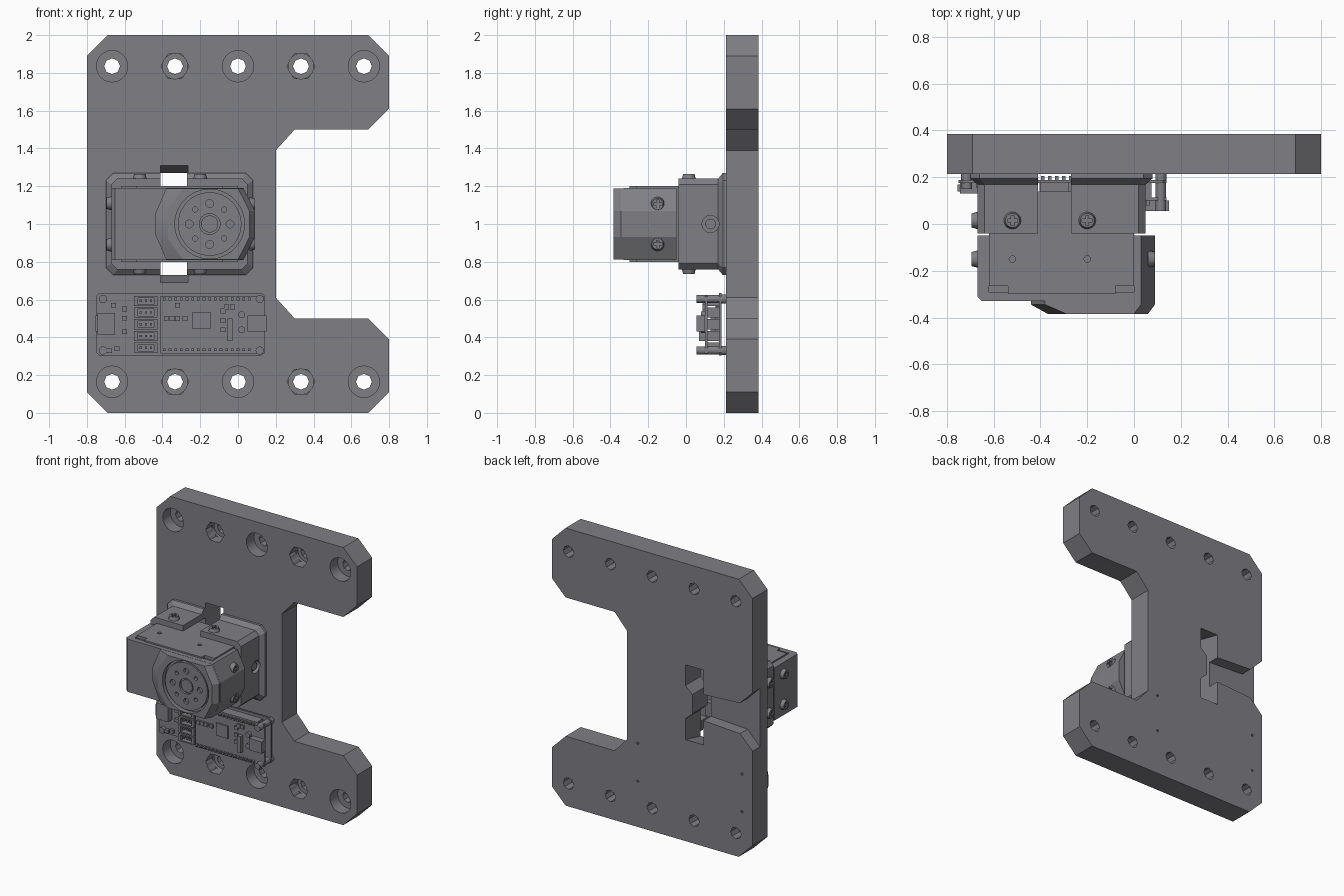
import bpy, bmesh, math
from mathutils import Vector, Matrix

if "Cube" in bpy.data.objects:
    bpy.data.objects.remove(bpy.data.objects["Cube"])


def finish(name, bm):
    bmesh.ops.recalc_face_normals(bm, faces=bm.faces)
    me = bpy.data.meshes.new(name)
    bm.to_mesh(me)
    bm.free()
    ob = bpy.data.objects.new(name, me)
    bpy.context.collection.objects.link(ob)
    return ob


def loft(name, rings):
    """Solid through (y, [(x, z), ...]) rings stacked along y."""
    bm = bmesh.new()
    loops = [[bm.verts.new((x, y, z)) for x, z in poly] for y, poly in rings]
    n = len(loops[0])
    for a, b in zip(loops, loops[1:]):
        for i in range(n):
            j = (i + 1) % n
            bm.faces.new((a[i], a[j], b[j], b[i]))
    bm.faces.new(loops[0])
    bm.faces.new(loops[-1])
    return finish(name, bm)


def boxes(name, spans):
    """One object from boxes (x0, x1, y0, y1, z0, z1)."""
    bm = bmesh.new()
    for x0, x1, y0, y1, z0, z1 in spans:
        m = Matrix.Translation(((x0 + x1) / 2, (y0 + y1) / 2, (z0 + z1) / 2))
        bmesh.ops.create_cube(bm, size=1, matrix=m @ Matrix.Diagonal((x1 - x0, y1 - y0, z1 - z0, 1)))
    return finish(name, bm)


def cyl(name, base, axis, h, r, r2=None, n=24):
    """Cylinder or cone starting at base and running along axis."""
    bm = bmesh.new()
    axis = Vector(axis)
    m = Matrix.Translation(Vector(base) + axis * h / 2) @ axis.to_track_quat('Z', 'Y').to_matrix().to_4x4()
    bmesh.ops.create_cone(bm, cap_ends=True, segments=n, radius1=r,
                          radius2=r if r2 is None else r2, depth=h, matrix=m)
    return finish(name, bm)


def cut(target, cutters):
    """Subtract the cutters, then remove them."""
    for c in cutters:
        c.hide_render = True
        mod = target.modifiers.new("cut", 'BOOLEAN')
        mod.operation, mod.solver, mod.object = 'DIFFERENCE', 'EXACT', c
    dg = bpy.context.evaluated_depsgraph_get()
    me = bpy.data.meshes.new_from_object(target.evaluated_get(dg))
    target.modifiers.clear()
    target.data = me
    for c in cutters:
        bpy.data.objects.remove(c)


def chamfer_rect(x0, x1, z0, z1, c):
    return [(x0 + c, z0), (x1 - c, z0), (x1, z0 + c), (x1, z1 - c),
            (x1 - c, z1), (x0 + c, z1), (x0, z1 - c), (x0, z0 + c)]


FRONT, BACK = 0.213, 0.385
Y = (0, 1, 0)

# C-shaped mounting plate
lower = [(-0.8, 0.11), (-0.69, 0), (0.69, 0), (0.8, 0.11), (0.8, 0.39),
         (0.69, 0.5), (0.3, 0.5), (0.2, 0.61)]
outline = lower + [(x, 2 - z) for x, z in reversed(lower)]
plate = loft("mounting_plate", [(FRONT, outline), (BACK, outline)])

# Plate cuts: counterbored and nut-trap bolt holes, board holes, cable window and channel
cuts = []
for z in (0.165, 1.835):
    for i in range(5):
        x = (i - 2) / 3
        cuts.append(cyl("hole", (x, 0.1, z), Y, 0.4, 0.042, n=8))
        if i % 2:
            cuts.append(cyl("bore", (x, 0.1, z), Y, 0.2, 0.067))
            trap = cyl("nut", (x, 0.15, z), Y, 0.13, 0.074, n=6)
            trap.data.transform(Matrix.Translation((x, 0, z)) @ Matrix.Rotation(math.pi / 6, 4, 'Y')
                                @ Matrix.Translation((-x, 0, -z)))
            cuts.append(trap)
        else:
            cuts.append(cyl("bore", (x, 0.1, z), Y, 0.2, 0.083))
corners = [(x, z) for x in (-0.715, 0.115) for z in (0.33, 0.603)]
cuts += [cyl("pilot", (x, 0.1, z), Y, 0.4, 0.009, n=8) for x, z in corners]


def window(dz):
    return [(-0.41, 1 - dz), (-0.265, 1 - dz), (-0.265, 0.88), (-0.32, 0.93), (-0.32, 1.07),
            (-0.265, 1.12), (-0.265, 1 + dz), (-0.41, 1 + dz)]


cuts.append(loft("window", [(0.19, window(0.314)), (0.40, window(0.266))]))
channel = [(-0.34, 0.91), (-0.7, 0.89), (-0.82, 0.77), (-0.82, 1.23), (-0.7, 1.11), (-0.34, 1.09)]
cuts.append(loft("channel", [(0.30, channel), (0.40, channel)]))
cut(plate, cuts)

# Motor holder: flared frame with a gap at top and bottom
ring = chamfer_rect(-0.67, 0.05, 0.76, 1.24, 0.03)
holder = loft("motor_holder", [(-0.04, ring), (0.17, ring),
                               (0.195, chamfer_rect(-0.70, 0.08, 0.73, 1.27, 0.04)),
                               (0.215, chamfer_rect(-0.70, 0.08, 0.73, 1.27, 0.04))])
cut(holder, [boxes("gap", [(-0.41, -0.27, -0.1, 0.3, 0.6, 1.4)]),
             boxes("cavity", [(-0.618, -0.002, -0.1, 0.3, 0.802, 1.198)]),
             cyl("side_hole", (0.02, 0.13, 1), (1, 0, 0), 0.1, 0.045)])
cyl("side_bolt", (0.01, 0.13, 1), (1, 0, 0), 0.03, 0.028, n=16)

# Motor body, with small screw holes and corner notches
motor = boxes("motor_body", [(-0.62, 0, -0.30, 0.14, 0.80, 1.20)])
cut(motor, [cyl("pin_hole", (x, -0.15, z), (0, 0, 1), 0.06, 0.014, n=12)
            for x in (-0.52, -0.2) for z in (0.77, 1.17)]
    + [boxes("notch", [(x - 0.04, x + 0.04, -0.31, -0.265, z, z + 0.04)])
       for x in (-0.58, -0.04) for z in (0.78, 1.18)])
boxes("motor_sockets", [(-0.40, -0.28, 0.139, 0.18, z, z + 0.1) for z in (0.83, 1.07)])

# Front cover with a faceted boss and recess for the output disc
body = [(-0.67, 0.81), (0.03, 0.81), (0.09, 0.93), (0.09, 1.07), (0.03, 1.19), (-0.67, 1.19)]
cover = loft("motor_cover", [(-0.05, body), (-0.31, body),
                             (-0.33, [(max(x, -0.65), z) for x, z in body])])
cut(cover, [boxes("inner", [(-0.62, 0.0, -0.29, 0.0, 0.7, 1.3)])])
boss_base = [(-0.38, 0.811), (-0.44, 0.95), (-0.44, 1.05), (-0.38, 1.189),
             (0.03, 1.189), (0.089, 1.07), (0.089, 0.93), (0.03, 0.811)]
boss_top = [(-0.29, 0.811), (-0.37, 0.92), (-0.37, 1.08), (-0.29, 1.189),
            (0.0, 1.189), (0.06, 1.07), (0.06, 0.93), (0.0, 0.811)]
boss = loft("cover_boss", [(-0.325, boss_base), (-0.345, boss_base), (-0.384, boss_top)])
cut(boss, [cyl("recess", (-0.15, -0.45, 1), Y, 0.1, 0.184, n=48)])

# Output disc with a ring of bolt holes and a hub
disc = cyl("output_disc", (-0.15, -0.375, 1), Y, 0.04, 0.168, n=48)
holes = []
for i in range(8):
    a = i * math.pi / 4
    x, z = -0.15 + 0.108 * math.cos(a), 1 + 0.108 * math.sin(a)
    holes.append(cyl("disc_hole", (x, -0.4, z), Y, 0.045, 0.014 if i % 2 else 0.021, n=12))
holes.append(cyl("hub_recess", (-0.15, -0.4, 1), Y, 0.04, 0.055))
cut(disc, holes)
cyl("hub_bolt", (-0.15, -0.37, 1), Y, 0.02, 0.045)


# Cross-head screws around the holder and cover
master = cyl("screw", (0, 0, -0.005), (0, 0, 1), 0.03, 0.038, 0.030, n=20)
cut(master, [boxes("slot", [(-0.022, 0.022, -0.006, 0.006, 0.01, 0.05)]),
             boxes("slot", [(-0.006, 0.006, -0.022, 0.022, 0.01, 0.05)])])
spots = [((x, 0.015, 1 + s * 0.24), (0, 0, s)) for x in (-0.52, -0.2) for s in (-1, 1)]
spots += [((-0.67, y, z), (-1, 0, 0)) for y in (0.015, -0.15) for z in (0.89, 1.11)]
spots += [((0.065, -0.15, z), (1, 0, 0)) for z in (0.895, 1.105)]
for pos, d in spots:
    s = bpy.data.objects.new("cross_screw", master.data)
    s.location = pos
    s.rotation_euler = Vector(d).to_track_quat('Z', 'Y').to_euler()
    bpy.context.collection.objects.link(s)
bpy.data.objects.remove(master)

# Circuit boards: carrier board on standoffs, controller board on pin headers
carrier = loft("carrier_board", [(y, chamfer_rect(-0.75, 0.14, 0.305, 0.635, 0.015)) for y in (0.175, 0.188)])
boxes("controller_board", [(-0.41, 0.14, 0.10, 0.113, 0.315, 0.62)])
boxes("pin_headers", [(-0.405, 0.075, 0.113, 0.175, z - 0.014, z + 0.014) for z in (0.335, 0.603)])
boxes("header_pins", [(x - 0.007, x + 0.007, y0, y1, z - 0.007, z + 0.007)
                      for x in [-0.39 + 0.03 * i for i in range(16)]
                      for z in (0.335, 0.603) for y0, y1 in ((0.08, 0.1), (0.188, 0.205))])
for x, z in corners:
    cyl("standoff", (x, 0.185, z), Y, 0.03, 0.024, n=12)
    top = 0.055 if x > 0 else 0.15
    cyl("board_screw", (x, top, z), Y, 0.18 - top, 0.022, n=12)

# Cable connectors, open towards the front
for i in range(5):
    z = 0.345 + 0.062 * i
    con = boxes("cable_connector", [(-0.55, -0.425, 0.105, 0.175, z - 0.027, z + 0.027)])
    cut(con, [boxes("mouth", [(-0.53, -0.445, 0.08, 0.155, z - 0.018, z + 0.018)])])
    boxes("connector_pins", [(x - 0.006, x + 0.006, 0.115, 0.16, z - 0.006, z + 0.006)
                             for x in (-0.515, -0.487, -0.46)])

# Power socket, data socket, chips and small parts
boxes("power_socket", [(-0.745, -0.65, 0.13, 0.175, 0.415, 0.53), (-0.755, -0.74, 0.14, 0.17, 0.43, 0.515)])
boxes("data_socket", [(0.05, 0.15, 0.055, 0.10, 0.43, 0.515)])
boxes("main_chip", [(-0.24, -0.145, 0.09, 0.10, 0.445, 0.535)])
boxes("small_parts", [(x - 0.013, x + 0.013, 0.088, 0.10, z - 0.013, z + 0.013)
                      for x, z in [(-0.38, 0.5), (-0.35, 0.5), (-0.32, 0.5), (-0.32, 0.57), (-0.28, 0.5),
                                   (-0.08, 0.54), (-0.08, 0.49), (-0.08, 0.44), (-0.06, 0.56), (-0.03, 0.56)]]
      + [(x - 0.013, x + 0.013, 0.155, 0.175, z - 0.012, z + 0.012)
         for x, z in [(-0.68, 0.33), (-0.64, 0.34), (-0.66, 0.57), (-0.6, 0.43), (-0.6, 0.5), (-0.6, 0.55)]])
boxes("debug_header", [(-0.055, -0.03, 0.07, 0.10, 0.38, 0.50)])
for z in (0.44, 0.52):
    cyl("push_button", (0.02, 0.08, z), Y, 0.025, 0.018, n=12)

# Dark grey finish everywhere; smooth round parts, keep hard edges
grey = bpy.data.materials.new("dark_grey")
grey.diffuse_color = (0.215, 0.215, 0.235, 1)
grey.use_nodes = True
grey.node_tree.nodes["Principled BSDF"].inputs["Base Color"].default_value = grey.diffuse_color
for ob in bpy.data.objects:
    ob.data.materials.clear()
    ob.data.materials.append(grey)
bpy.ops.object.select_all(action='SELECT')
bpy.context.view_layer.objects.active = plate
bpy.ops.object.shade_smooth_by_angle(angle=math.radians(20))
